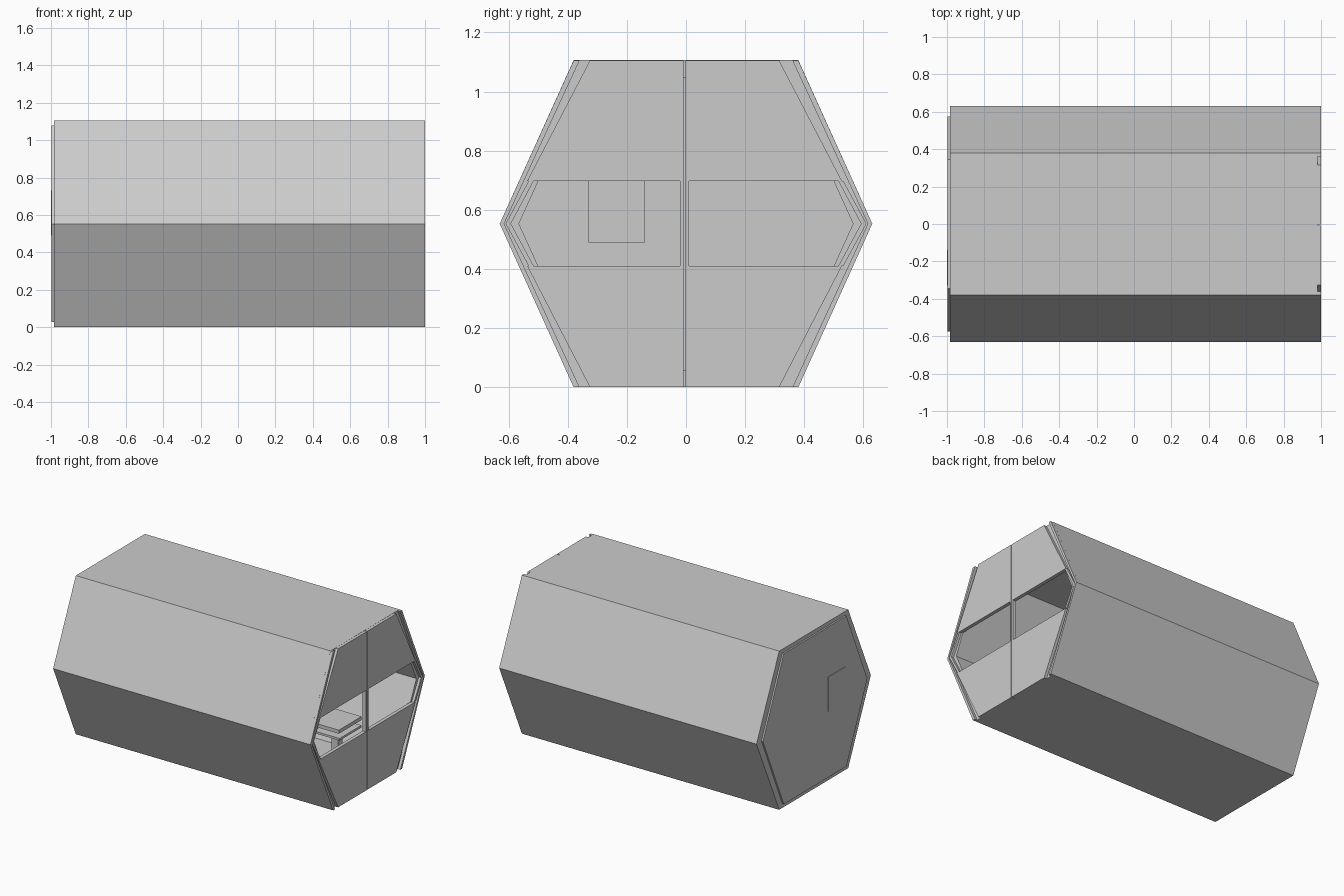
import bpy, bmesh
from mathutils import Vector

if "Cube" in bpy.data.objects:
    bpy.data.objects.remove(bpy.data.objects["Cube"])


def finish(name, bm):
    bmesh.ops.recalc_face_normals(bm, faces=bm.faces)
    mesh = bpy.data.meshes.new(name)
    bm.to_mesh(mesh)
    bm.free()
    ob = bpy.data.objects.new(name, mesh)
    bpy.context.collection.objects.link(ob)
    return ob


def prism(name, profile, x0, x1):
    """Extrude a (y, z) outline along x."""
    bm = bmesh.new()
    face = bm.faces.new([bm.verts.new((x0, y, z)) for y, z in profile])
    ext = bmesh.ops.extrude_face_region(bm, geom=[face])
    moved = [v for v in ext["geom"] if isinstance(v, bmesh.types.BMVert)]
    bmesh.ops.translate(bm, vec=Vector((x1 - x0, 0, 0)), verts=moved)
    return finish(name, bm)


def tube(name, outer, inner, x0, x1):
    """Hollow tube along x between two matching (y, z) outlines."""
    bm = bmesh.new()
    rings = [[bm.verts.new((x, y, z)) for y, z in p]
             for p, x in ((outer, x0), (outer, x1), (inner, x1), (inner, x0))]
    n = len(outer)
    for k in range(4):
        a, b = rings[k], rings[(k + 1) % 4]
        for i in range(n):
            j = (i + 1) % n
            bm.faces.new((a[i], a[j], b[j], b[i]))
    return finish(name, bm)


def box(name, x, y, z):
    return prism(name, [(y[0], z[0]), (y[1], z[0]), (y[1], z[1]), (y[0], z[1])], *x)


MID = 0.553


def hexagon(point, flat, half_height):
    return [(point, MID), (flat, MID + half_height), (-flat, MID + half_height),
            (-point, MID), (-flat, MID - half_height), (flat, MID - half_height)]


# Pod shell, open at both ends
outer = hexagon(0.63, 0.38, 0.553)
inner = hexagon(0.565, 0.34, 0.495)
tube("pod_shell", outer, inner, -0.985, 0.98)

# Rear wall and its small inspection panel
prism("rear_wall", hexagon(0.575, 0.345, 0.525), -0.996, -0.96)
box("rear_panel", (-1.0, -0.95), (-0.33, -0.14), (0.49, 0.73))

# Slanted door jambs along both sides of the front opening
for side, label in ((-1, "left"), (1, "right")):
    jamb = [(0.38, 1.105), (0.63, MID), (0.38, 0.0),
            (0.36, 0.0), (0.615, MID), (0.36, 1.105)]
    prism("door_jamb_" + label, [(side * y, z) for y, z in jamb], 0.98, 1.0)

# Two door leaves meeting at a thin seam, each with an open window band
leaf = [(0.003, 1.105), (0.32, 1.105), (0.532, 0.698), (0.015, 0.698),
        (0.015, 0.41), (0.532, 0.41), (0.32, 0.0), (0.003, 0.0)]
for side, label in ((-1, "left"), (1, "right")):
    prism("door_leaf_" + label, [(side * y - 0.005, z) for y, z in leaf], 0.975, 1.0)
    # Slim pointed edge closing the outer end of the window
    edge = [(0.532, 0.698), (0.61, MID), (0.532, 0.41), (0.515, 0.41),
            (0.592, MID), (0.515, 0.698)]
    prism("window_edge_" + label, [(side * y, z) for y, z in edge], 0.975, 0.998)

# Small table inside, standing on the pod floor
box("table_top", (0.47, 0.68), (0.14, 0.39), (0.25, 0.275))
box("table_apron", (0.50, 0.70), (0.12, 0.36), (0.215, 0.23))
box("table_post", (0.56, 0.61), (0.23, 0.28), (0.05, 0.25))
